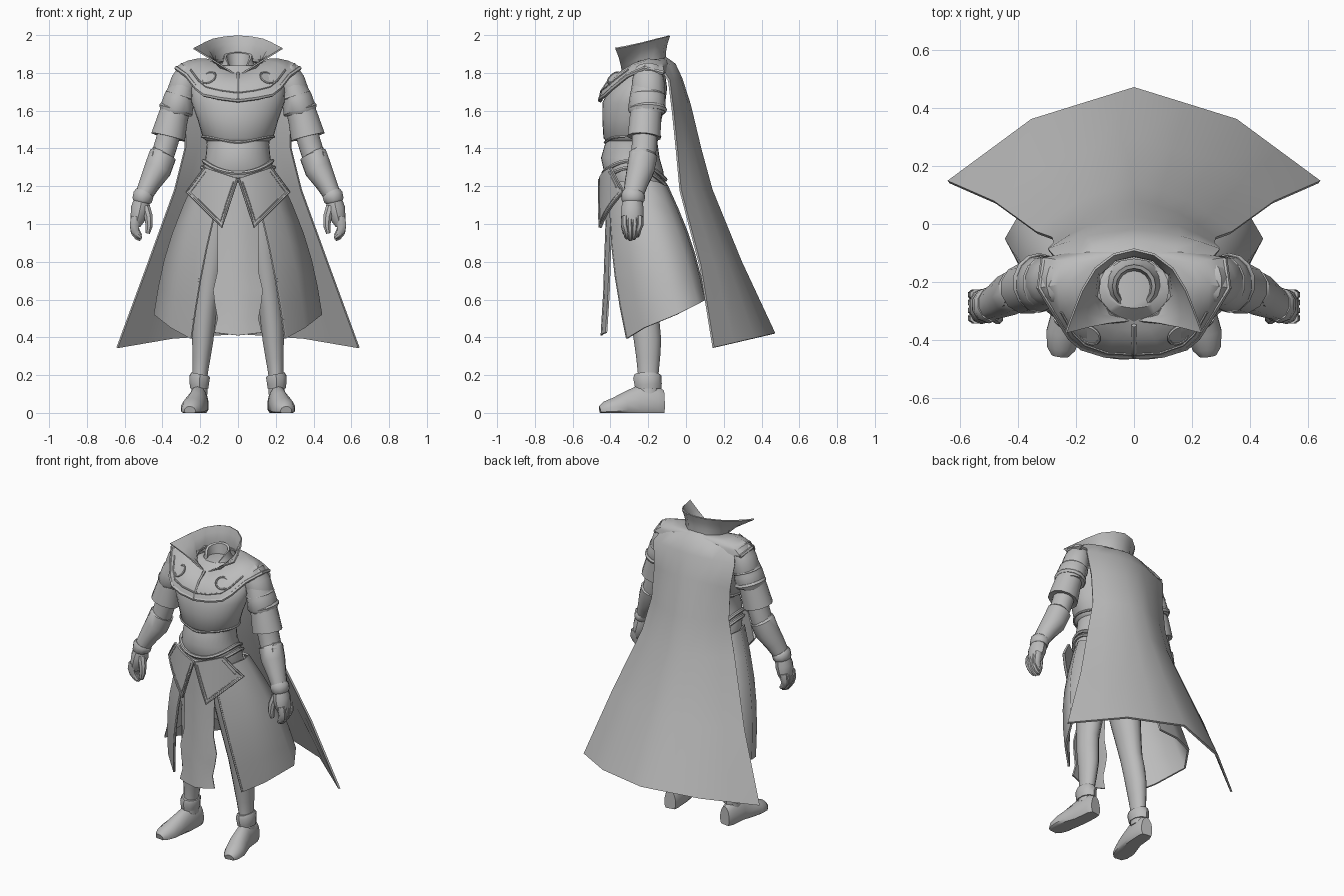
import bpy, bmesh, math
from mathutils import Vector as V

grey = bpy.data.materials.new("grey")
grey.diffuse_color = (0.5, 0.5, 0.5, 1)


def finish(name, bm, mirror=False, thick=0, angle=40):
    bmesh.ops.remove_doubles(bm, verts=bm.verts, dist=1e-5)
    bmesh.ops.recalc_face_normals(bm, faces=bm.faces)
    me = bpy.data.meshes.new(name)
    bm.to_mesh(me)
    bm.free()
    me.materials.append(grey)
    ob = bpy.data.objects.new(name, me)
    bpy.context.collection.objects.link(ob)
    if mirror:
        m = ob.modifiers.new("mirror", 'MIRROR')
        m.use_clip = True
        m.merge_threshold = 0.0005
    if thick:
        s = ob.modifiers.new("thickness", 'SOLIDIFY')
        s.thickness, s.offset = thick, 0
    # Apply the modifiers so that edges are sharpened on the final shape
    ev = ob.evaluated_get(bpy.context.evaluated_depsgraph_get())
    me = bpy.data.meshes.new_from_object(ev)
    ob.modifiers.clear()
    ob.data = me
    for p in me.polygons:
        p.use_smooth = True
    me.set_sharp_from_angle(angle=math.radians(angle))
    return ob


def grid(name, rows, closed=False, caps=False, loop=False, **kw):
    """Skin a list of equally long point rows."""
    bm = bmesh.new()
    vs = [[bm.verts.new(p) for p in r] for r in rows]
    n = len(rows[0])
    for i in range(len(rows) if loop else len(rows) - 1):
        a, b = vs[i], vs[(i + 1) % len(rows)]
        for j in range(n if closed else n - 1):
            k = (j + 1) % n
            bm.faces.new((a[j], a[k], b[k], b[j]))
    if caps:
        bm.faces.new(vs[0])
        bm.faces.new(vs[-1])
    return finish(name, bm, **kw)


def tube(name, pts, n=14, ref=(1, 0, 0), floor=None, loop=False, caps=True, **kw):
    """Sweep an ellipse through points (x, y, z, width radius, depth radius)."""
    rows, c = [], [V(p[:3]) for p in pts]
    for i, p in enumerate(pts):
        if loop:
            t = c[(i + 1) % len(c)] - c[i - 1]
        else:
            t = c[min(i + 1, len(c) - 1)] - c[max(i - 1, 0)]
        t.normalize()
        a = V(ref)
        a = (a - t * a.dot(t)).normalized()
        b = t.cross(a)
        row = []
        for j in range(n):
            w = 2 * math.pi * (j + .5) / n
            q = c[i] + a * p[3] * math.cos(w) + b * p[4] * math.sin(w)
            if floor is not None:
                q.z = max(q.z, floor)
            row.append(q)
        rows.append(row)
    return grid(name, rows, closed=True, caps=caps and not loop, loop=loop, **kw)


def trim(name, pts, r=.009, **kw):
    return tube(name, [(*p, r, r) for p in pts], n=6, **kw)


# Body outline: height, half width, front y, back y
BODY = [(.88, .05, -.28, -.2), (.95, .12, -.32, -.17), (1.10, .19, -.37, -.12), (1.20, .20, -.41, -.11),
        (1.28, .19, -.435, -.12), (1.35, .172, -.45, -.14), (1.42, .165, -.43, -.15), (1.44, .167, -.425, -.15),
        (1.455, .186, -.437, -.14), (1.55, .213, -.443, -.13), (1.64, .245, -.443, -.11),
        (1.72, .25, -.405, -.10), (1.79, .2, -.34, -.11), (1.84, .11, -.29, -.14)]


def body(z, th, off=0):
    for a, b in zip(BODY, BODY[1:]):
        if z <= b[0]:
            break
    f = (z - a[0]) / (b[0] - a[0])
    rx, yf, yb = (a[i] + (b[i] - a[i]) * f for i in (1, 2, 3))
    return V(((rx + off) * math.sin(th), (yf + yb) / 2 - ((yb - yf) / 2 + off) * math.cos(th), z))


ring = [2 * math.pi * i / 32 for i in range(32)]
grid("torso", [[body(b[0], t) for t in ring] for b in BODY], closed=True, caps=True)
for k, dz in enumerate((0, .035)):
    trim("waist_belt_%d" % k, [body(1.235 + dz + (.065 * math.sin(t) ** 2 if math.cos(t) > 0
         else .065 - .10 * math.cos(t) ** 2), t, .006) for t in ring], r=.011, ref=(0, 0, 1), loop=True)
trim("chest_plate_edge", [body(1.462 - .03 * max(0, math.cos(t)) ** 4, t, .002) for t in ring],
     r=.007, ref=(0, 0, 1), loop=True)
trim("chest_ridge", [(0, -.35, 1.80), (0, -.41, 1.755), (0, -.446, 1.70), (0, -.457, 1.655)])

# Mantle over chest and shoulders
EDGE = [(0, -.455, 1.655), (.1, -.45, 1.668), (.18, -.425, 1.685), (.22, -.39, 1.72), (.27, -.31, 1.785),
        (.325, -.22, 1.825), (.31, -.12, 1.80), (.2, -.1, 1.79), (0, -.1, 1.80)]
NECK = [(0, -.325, 1.79), (.04, -.325, 1.8), (.08, -.305, 1.82), (.11, -.27, 1.84), (.12, -.23, 1.855),
        (.115, -.19, 1.86), (.1, -.16, 1.865), (.06, -.13, 1.87), (0, -.12, 1.87)]


def mantle(i, t):
    p = V(EDGE[i]).lerp(V(NECK[i]), t)
    d = (p - V((0, -.2, 1.6))).normalized()
    return p + d * .03 * math.sin(math.pi * t)


grid("mantle", [[mantle(i, t / 5) for i in range(9)] for t in range(6)], mirror=True, thick=.014)
trim("mantle_trim", EDGE[:7], r=.012, ref=(0, .3, 1), mirror=True)
inner = [mantle(i, .22) + V((0, -.006, .004)) for i in range(5)]
trim("mantle_inner_line", inner, r=.005, ref=(0, .3, 1), mirror=True)

# Round chest badges
c, nrm = V((.155, -.384, 1.775)), V((.4, -.62, .68)).normalized()
u = nrm.orthogonal().normalized()
w = nrm.cross(u)
circle = [c + (u * math.cos(t) + w * math.sin(t)) * .038 for t in ring[::2]]
trim("chest_badge", circle, r=.006, ref=nrm, loop=True, mirror=True)
grid("chest_badge_face", [[p - nrm * .02 for p in circle], [c + nrm * .002 + (p - c) * .95 for p in circle]],
     closed=True, caps=True, mirror=True)

# Flared collar
LOW = [(.01, -.335, 1.79), (.075, -.315, 1.81), (.125, -.255, 1.835), (.125, -.18, 1.86), (.07, -.125, 1.875), (0, -.11, 1.875)]
TOP = [(.235, -.375, 1.93), (.215, -.32, 1.94), (.18, -.23, 1.96), (.135, -.155, 1.98), (.07, -.105, 1.992), (0, -.088, 1.997)]
grid("collar", [[V(a).lerp(V(b), t / 3) - V((a[0], a[1] + .23, 0)) * .06 * math.sin(math.pi * t / 3)
                 for a, b in zip(LOW, TOP)] for t in range(4)], mirror=True, thick=.008)
# Neckband, high at the nape and dipping to a V in front
grid("neckband", [[(r * math.sin(t), -.215 - r * math.cos(t), z - dip * max(0, math.cos(t)) ** 2 - .015 * math.cos(t))
                   for t in ring[::2]] for r, z, dip in ((.1, 1.82, 0), (.08, 1.86, .02), (.075, 1.895, .075),
                                                         (.062, 1.89, .075), (.05, 1.80, 0))], closed=True, caps=True)

# Cape: edge z, centre z, half width, edge y, centre y
CAPE = [(1.85, 1.88, .13, -.17, -.11), (1.835, 1.845, .25, -.14, -.06), (1.76, 1.77, .295, -.09, -.025),
        (1.6, 1.63, .275, -.07, .02), (1.4, 1.4, .28, -.05, .075), (1.18, 1.18, .335, -.03, .135),
        (.78, .8, .48, .075, .29), (.345, .42, .64, .145, .467)]
COLS = (-1, -.78, -.55, -.28, 0, .28, .55, .78, 1)
rows = []
for r, (ze, zc, hw, ye, yc) in enumerate(CAPE):
    rows.append([])
    for x in COLS:
        a = abs(x)
        flat = 1 - a * .34 / .55 if a < .55 else .66 * (1 - a) / .45
        f = (1 - a ** 1.8) * (1 - r / 7) + flat * r / 7
        rows[-1].append((x * hw, ye + (yc - ye) * f, ze + (zc - ze) * f))
grid("cape", rows, thick=.012)

# Split coat skirt with edge piping
HEM = [(.25, -.31, .395), (.35, -.22, .45), (.44, -.05, .52), (.375, .06, .575), (.25, .095, .595), (.12, .10, .60)]
WAIST = [(.09, -.40, 1.2), (.17, -.36, 1.22), (.22, -.25, 1.24), (.18, -.15, 1.22), (.1, -.11, 1.2), (.03, -.10, 1.2)]
skirt = [[V(a).lerp(V(b), t / 5) + V((a[0], a[1] + .25, 0)) * .16 * math.sin(math.pi * t / 5)
          for a, b in zip(WAIST, HEM)] for t in range(6)]
grid("coat_skirt", skirt, mirror=True, thick=.012, angle=60)
trim("coat_piping", [r[0] for r in skirt], r=.008, mirror=True)

# Hanging front cloth: height, half width, y
CLOTH = [(1.22, .10, -.42), (1.05, .107, -.42), (.9, .107, -.425), (.75, .107, -.43), (.65, .13, -.433),
         (.58, .122, -.437), (.5, .107, -.442), (.425, .125, -.447)]
grid("front_cloth", [[(x * hw, y + .025 * x * x, z - (.015 * (1 - abs(x)) if z < .45 else 0))
                      for x in (-1, -.5, 0, .5, 1)] for z, hw, y in CLOTH], thick=.01)


# Pointed hip plates with raised borders
def hip(x, z, off=0):
    return V((x, -.452 + 1.75 * x * x - .012 * (1.3 - z) / .3 - off, z))


def quad(k):
    q = [V((0, 1.24)), V((.18, 1.30)), V((.275, 1.17)), V((.085, .98))]
    m = V((.13, 1.17))
    return [p.lerp(m, k) for p in q]


q = quad(0)
grid("hip_plate", [[hip(*q[0].lerp(q[1], i / 5).lerp(q[3].lerp(q[2], i / 5), j / 5)) for i in range(6)]
                   for j in range(6)], mirror=True, thick=.012)
for k, r in ((.03, .006), (.18, .003)):
    q = quad(k)
    path = [hip(*q[i].lerp(q[i + 1], j / 4), .006) for i in (1, 2) for j in range(4)]
    path += [hip(*q[3].lerp(q[0], j / 4), .006) for j in range(5)]
    trim("hip_plate_border", path, r=r, ref=(0, 1, 0), mirror=True)

# Legs
tube("leg", [(.1, -.25, 1.2, .09, .13), (.115, -.25, 1.0, .11, .12), (.135, -.24, .82, .085, .105),
             (.155, -.235, .68, .07, .088), (.17, -.228, .57, .062, .076), (.18, -.215, .48, .062, .075),
             (.187, -.203, .38, .057, .072), (.194, -.2, .29, .049, .063), (.2, -.2, .21, .041, .055),
             (.205, -.2, .1, .045, .06)], mirror=True)
tube("ankle_cuff", [(.2, -.205, .205, .05, .068), (.203, -.205, .19, .057, .075), (.205, -.2, .15, .053, .072),
                    (.205, -.2, .13, .05, .07)], n=10, mirror=True)
tube("boot", [(.2, -.118, .04, .038, .08), (.205, -.15, .04, .05, .1), (.212, -.25, .04, .053, .105),
              (.228, -.32, .03, .06, .08), (.243, -.38, .02, .062, .06), (.252, -.43, .015, .05, .045),
              (.255, -.455, .01, .03, .025)], floor=0, mirror=True)

# Shoulders and arms
tube("shoulder_cap", [(.22, -.2, 1.82, .03, .05), (.26, -.2, 1.81, .06, .075), (.28, -.2, 1.76, .075, .085),
                      (.3, -.2, 1.69, .08, .09), (.31, -.2, 1.66, .07, .08)], mirror=True)
tube("shoulder_lame", [(.285, -.2, 1.74, .07, .085), (.312, -.205, 1.66, .084, .095), (.328, -.207, 1.60, .09, .1),
                       (.329, -.207, 1.585, .08, .09)], mirror=True)
for z, x, r in ((1.68, .303, .084), (1.605, .328, .093)):
    tube("lame_rim", [(x - .004, -.203, z + .012, r - .006, r + .004), (x, -.203, z, r + .002, r + .01),
                      (x + .004, -.203, z - .014, r - .006, r + .004)], mirror=True)
tube("sleeve", [(.315, -.205, 1.66, .075, .082), (.345, -.215, 1.56, .083, .086), (.37, -.222, 1.46, .094, .09),
                (.368, -.222, 1.467, .078, .078), (.35, -.215, 1.54, .06, .065)], n=12, mirror=True)
tube("elbow", [(.345, -.215, 1.56, .065, .07), (.375, -.22, 1.44, .063, .068), (.40, -.225, 1.36, .062, .068),
               (.42, -.235, 1.30, .06, .065)], n=12, mirror=True)
tube("bracer", [(.395, -.225, 1.37, .062, .07), (.398, -.226, 1.365, .074, .077), (.425, -.24, 1.29, .074, .075),
                (.465, -.262, 1.22, .058, .064), (.5, -.28, 1.15, .046, .054)], n=12, mirror=True)
tube("elbow_guard", [(.44, -.232, 1.405, .012, .035), (.44, -.235, 1.37, .028, .052), (.458, -.25, 1.29, .028, .045),
                     (.48, -.265, 1.23, .018, .03)], n=8, mirror=True)
tube("wrist_band", [(.495, -.278, 1.165, .05, .058), (.5, -.28, 1.155, .057, .063), (.508, -.28, 1.125, .055, .061),
                    (.51, -.28, 1.115, .046, .054)], n=10, mirror=True)

# Hands with curled fingers
tube("palm", [(.508, -.28, 1.13, .043, .05), (.518, -.284, 1.08, .052, .06), (.53, -.285, 1.03, .042, .06),
              (.542, -.285, .99, .026, .052)], n=10, mirror=True)
for i in range(4):
    y, d = -.325 + .027 * i, (.01, 0, .006, .02)[i]
    tube("finger_%d" % i, [(.542, y, 1.04, .026, .019), (.55, y, .995, .025, .02),
                           (.546, y * .8 - .057, .955 + d, .023, .019), (.53, y * .7 - .086, .93 + d, .018, .016),
                           (.514, y * .7 - .086, .917 + d, .011, .011)], n=8, mirror=True)
tube("thumb", [(.49, -.305, 1.09, .026, .028), (.474, -.318, 1.04, .024, .025), (.47, -.325, .99, .02, .021),
               (.478, -.325, .95, .012, .013)], n=8, mirror=True)
